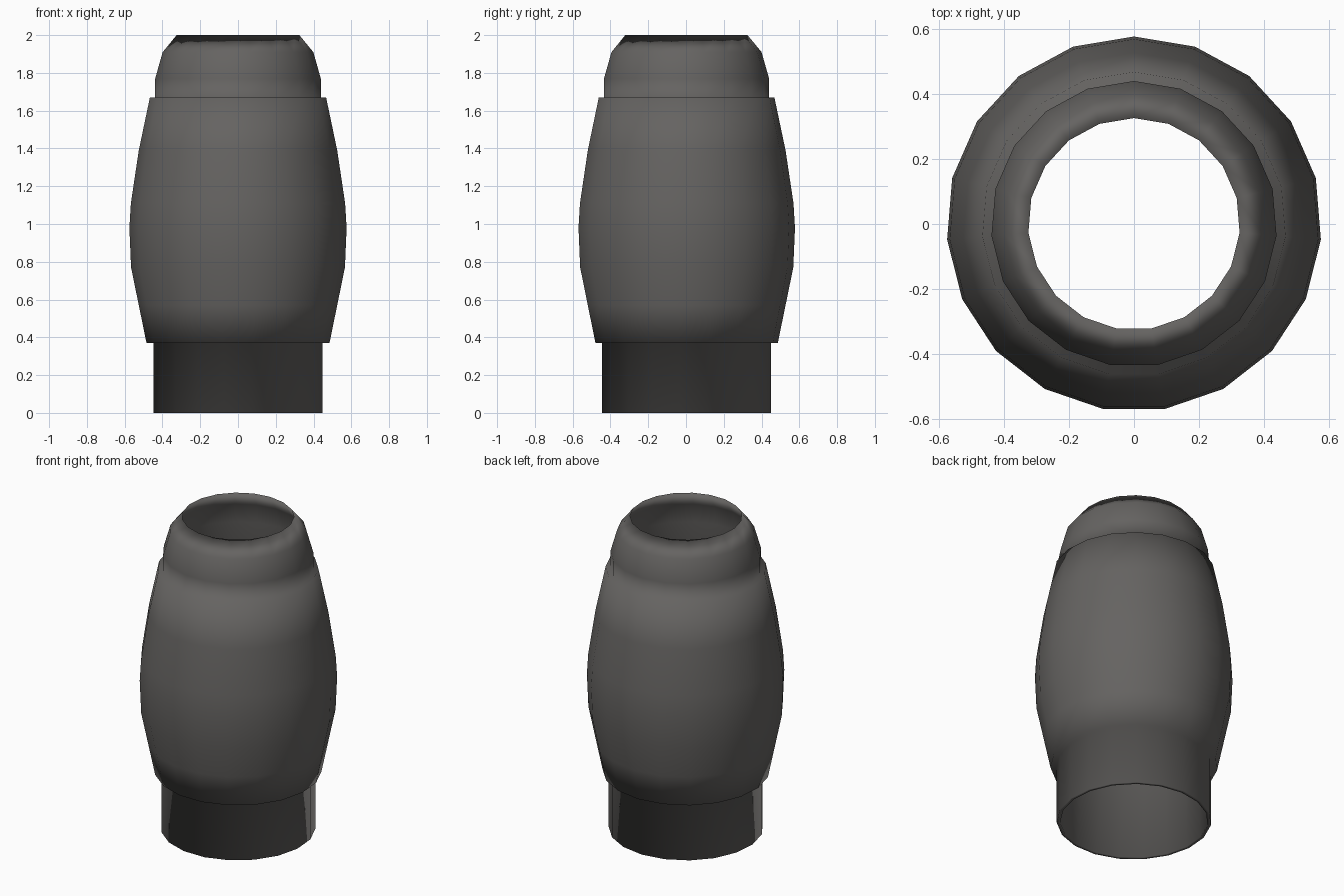
import bpy, math

if "Cube" in bpy.data.objects:
    bpy.data.objects.remove(bpy.data.objects["Cube"])

SIDES = 19

# Closed profile (radius, height): outside from the base up, then back down the inside
PROFILE = [
    (0.45, 0.0), (0.45, 0.37),                                  # lower tube
    (0.486, 0.37), (0.527, 0.57), (0.568, 0.77), (0.577, 0.98),
    (0.569, 1.11), (0.527, 1.39), (0.468, 1.67),                # barrel
    (0.44, 1.67), (0.44, 1.77), (0.40, 1.91), (0.326, 2.0),     # rounded collar
    (0.385, 1.90), (0.42, 1.77), (0.43, 0.0),                   # inner wall
]

verts = []
for r, z in PROFILE:
    for i in range(SIDES):
        a = math.pi / 2 + 2 * math.pi * i / SIDES
        verts.append((r * math.cos(a), r * math.sin(a), z))

n = len(PROFILE)
faces = []
for k in range(n):
    m = (k + 1) % n
    for i in range(SIDES):
        j = (i + 1) % SIDES
        faces.append((k * SIDES + i, k * SIDES + j, m * SIDES + j, m * SIDES + i))

# Hollow sleeve, smooth shaded throughout
mesh = bpy.data.meshes.new("hollow_sleeve")
mesh.from_pydata(verts, [], faces)
mesh.polygons.foreach_set("use_smooth", [True] * len(mesh.polygons))
grey = bpy.data.materials.new("dark warm grey")
grey.diffuse_color = (0.13, 0.125, 0.12, 1)
grey.use_nodes = True
grey.node_tree.nodes["Principled BSDF"].inputs["Base Color"].default_value = grey.diffuse_color
mesh.materials.append(grey)
mesh.update()
sleeve = bpy.data.objects.new("hollow_sleeve", mesh)
bpy.context.collection.objects.link(sleeve)
